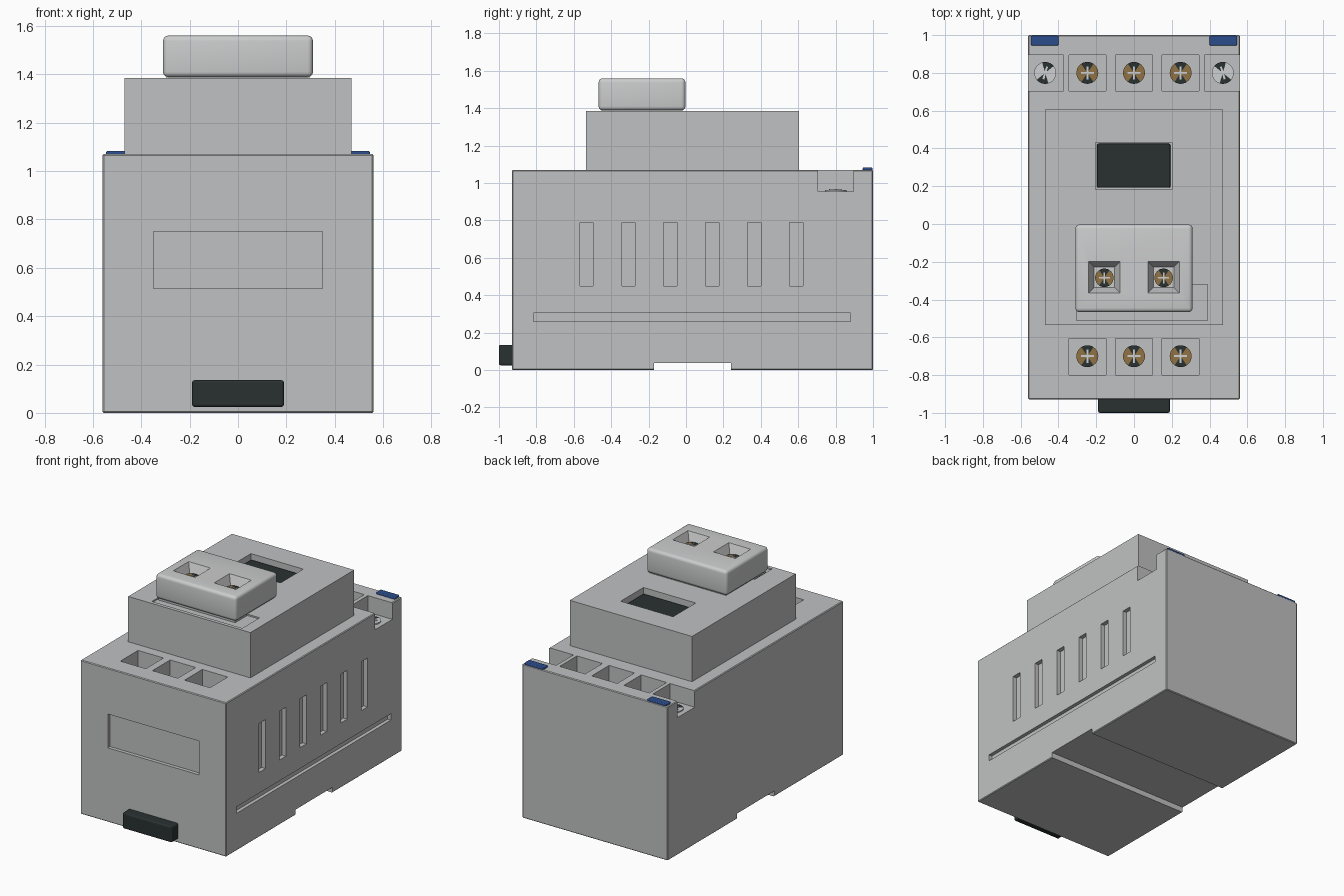
import bpy, bmesh, math
from mathutils import Matrix, Vector

if "Cube" in bpy.data.objects:
    bpy.data.objects.remove(bpy.data.objects["Cube"])


def material(name, rgb):
    m = bpy.data.materials.new(name)
    m.diffuse_color = (*rgb, 1)
    m.use_nodes = True
    m.node_tree.nodes["Principled BSDF"].inputs["Base Color"].default_value = m.diffuse_color
    return m


GREY = material("housing grey", (0.53, 0.535, 0.54))
LIGHT = material("light grey", (0.60, 0.605, 0.61))
DARK = material("dark green black", (0.022, 0.031, 0.030))
BLUE = material("blue", (0.024, 0.075, 0.26))
BRASS = material("brass", (0.28, 0.17, 0.06))
STEEL = material("steel", (0.62, 0.63, 0.64))


def add_box(bm, x0, x1, y0, y1, z0, z1):
    size = Matrix.Diagonal((x1 - x0, y1 - y0, z1 - z0, 1))
    mid = Matrix.Translation(((x0 + x1) / 2, (y0 + y1) / 2, (z0 + z1) / 2))
    return bmesh.ops.create_cube(bm, size=1, matrix=mid @ size)


def finish(bm, name, *mats):
    mesh = bpy.data.meshes.new(name)
    bm.to_mesh(mesh)
    bm.free()
    for m in mats:
        mesh.materials.append(m)
    ob = bpy.data.objects.new(name, mesh)
    bpy.context.collection.objects.link(ob)
    return ob


def apply(ob, kind, **settings):
    mod = ob.modifiers.new(kind, kind)
    for key, value in settings.items():
        setattr(mod, key, value)
    bpy.ops.object.select_all(action='DESELECT')
    bpy.context.view_layer.objects.active = ob
    ob.select_set(True)
    bpy.ops.object.modifier_apply(modifier=mod.name)


def box(name, mat, dims, bevel=0.0, segments=3):
    bm = bmesh.new()
    add_box(bm, *dims)
    ob = finish(bm, name, mat)
    if bevel:
        apply(ob, 'BEVEL', width=bevel, segments=segments)
    return ob


def cut(ob, bm):
    cutter = finish(bm, "cutter")
    cutter.hide_render = True
    apply(ob, 'BOOLEAN', object=cutter, operation='DIFFERENCE', solver='EXACT')
    bpy.data.objects.remove(cutter)


def smooth(ob):
    bpy.ops.object.select_all(action='DESELECT')
    bpy.context.view_layer.objects.active = ob
    ob.select_set(True)
    bpy.ops.object.shade_smooth_by_angle(angle=math.radians(35))


def screw(name, x, y, top, r, mat, turn=0.0):
    """Round head with two dark sectors and a raised thin cross."""
    bm = bmesh.new()
    bmesh.ops.create_cone(bm, cap_ends=True, cap_tris=True, segments=32, radius1=r,
                          radius2=r, depth=0.03, matrix=Matrix.Translation((0, 0, -0.015)))
    for f in bm.faces:
        c = f.calc_center_median()
        if f.normal.z > 0.5 and abs(c.y) > 1.35 * abs(c.x):
            f.material_index = 1
    n = len(bm.faces)
    a, b = r * 0.6, r * 0.09
    add_box(bm, -a, a, -b, b, -0.002, 0.004)
    add_box(bm, -b, b, -a, a, -0.002, 0.005)
    bm.faces.ensure_lookup_table()
    for f in bm.faces[n:]:
        f.material_index = 2
    bmesh.ops.transform(bm, verts=bm.verts,
                        matrix=Matrix.Translation((x, y, top)) @ Matrix.Rotation(turn, 4, 'Z'))
    smooth(finish(bm, name, mat, DARK, STEEL))


# Main housing
body = box("housing", GREY, (-0.56, 0.56, -0.93, 1.0, 0, 1.07), 0.005, 1)
bm = bmesh.new()
add_box(bm, -0.7, 0.7, -0.17, 0.24, -0.1, 0.038)              # rail channel
add_box(bm, -0.35, 0.35, -1.0, -0.905, 0.515, 0.75)           # front label recess
add_box(bm, 0.535, 0.7, -0.815, 0.88, 0.26, 0.305)            # long side groove
for i in range(6):                                            # vents, right side only
    y = -0.533 + i * 0.2245
    add_box(bm, 0.53, 0.7, y - 0.035, y + 0.035, 0.45, 0.79)
for x in (-0.247, 0, 0.247):                                  # terminal wells
    add_box(bm, x - 0.098, x + 0.098, 0.705, 0.895, 0.82, 1.2)
    add_box(bm, x - 0.098, x + 0.098, -0.80, -0.605, 0.82, 1.2)
for s in (-1, 1):                                             # open corner wells
    add_box(bm, *sorted((s * 0.372, s * 0.7)), 0.705, 0.895, 0.955, 1.2)
cut(body, bm)

# Terminal screws
for x in (-0.247, 0, 0.247):
    screw("rear_terminal_screw", x, 0.80, 0.85, 0.058, BRASS)
    screw("front_terminal_screw", x, -0.70, 0.85, 0.058, BRASS)
for s in (-1, 1):
    screw("corner_screw", s * 0.47, 0.80, 0.963, 0.058, STEEL, s * 0.3)
    box("blue_tab", BLUE, (*sorted((s * 0.4, s * 0.545)), 0.945, 0.997, 1.06, 1.083), 0.006)

# Raised upper block with window and shallow door recess
upper = box("upper_block", GREY, (-0.47, 0.47, -0.535, 0.605, 1.065, 1.385))
bm = bmesh.new()
add_box(bm, -0.203, 0.2, 0.182, 0.432, 1.335, 1.5)
add_box(bm, -0.305, 0.39, -0.51, -0.32, 1.375, 1.5)
cut(upper, bm)
box("window", DARK, (-0.196, 0.192, 0.192, 0.425, 1.32, 1.35), 0.008, 2)

# Plug block with two tapered screw wells
plug = box("plug_block", LIGHT, (-0.31, 0.31, -0.467, -0.003, 1.388, 1.56), 0.022, 4)
bm = bmesh.new()
for x in (-0.157, 0.157):
    bmesh.ops.create_cone(bm, cap_ends=True, segments=4, radius1=0.055 * 2 ** 0.5,
                          radius2=0.105 * 2 ** 0.5, depth=0.12,
                          matrix=Matrix.Translation((x, -0.282, 1.55)) @ Matrix.Rotation(math.pi / 4, 4, 'Z'))
cut(plug, bm)
smooth(plug)
for x in (-0.157, 0.157):
    screw("plug_screw", x, -0.285, 1.51, 0.049, BRASS)
box("plug_base", GREY, (-0.295, 0.295, -0.452, -0.018, 1.37, 1.40))

# Rail release clip
box("rail_clip", DARK, (-0.19, 0.19, -1.0, -0.91, 0.025, 0.135), 0.01)
